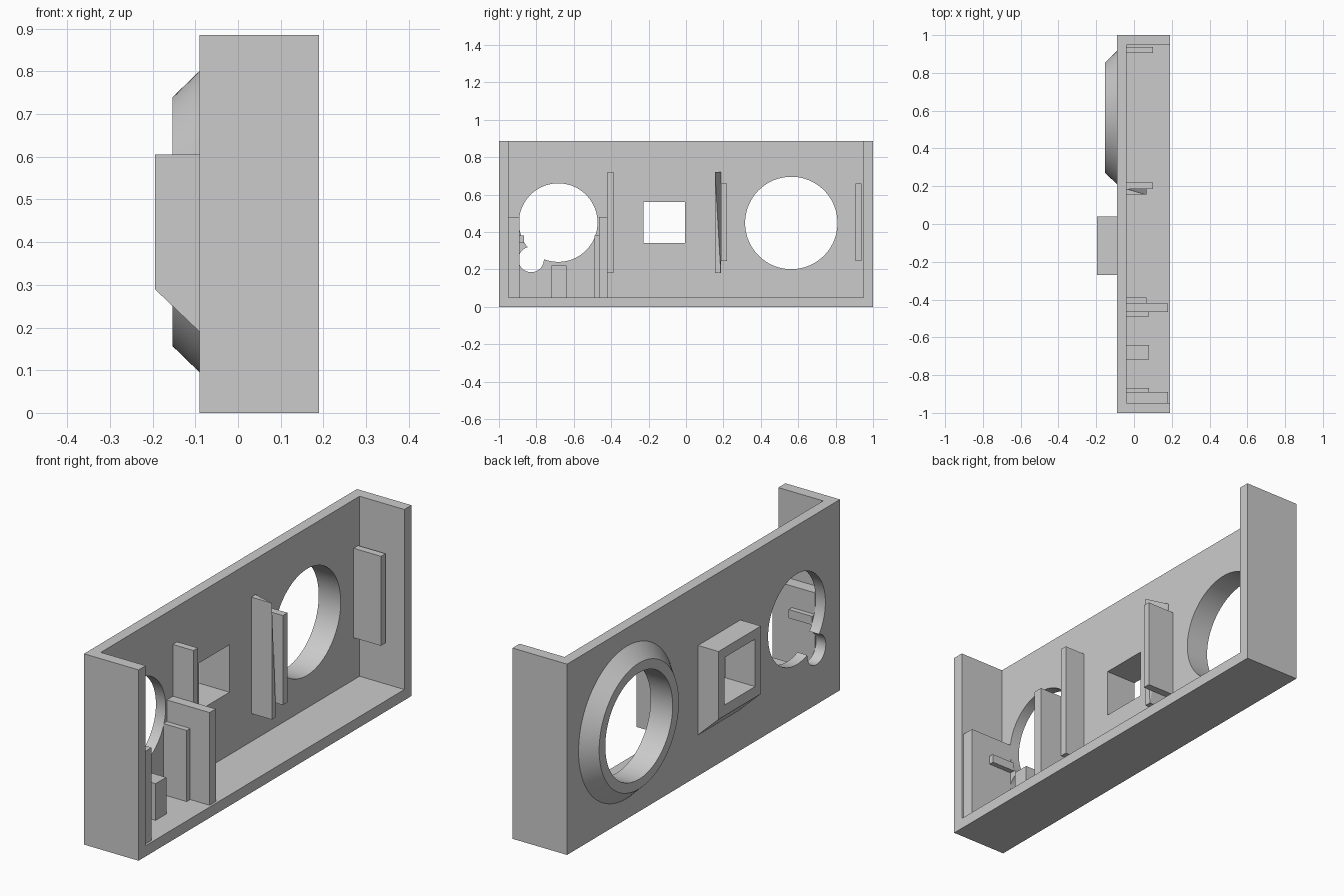
import bpy, bmesh, math
from mathutils import Matrix

cube = bpy.data.objects.get("Cube")
if cube:
    bpy.data.objects.remove(cube, do_unlink=True)

grey = bpy.data.materials.new("plain grey")
grey.use_nodes = True
grey.diffuse_color = (0.6, 0.6, 0.6, 1)
grey.node_tree.nodes["Principled BSDF"].inputs["Base Color"].default_value = (0.6, 0.6, 0.6, 1)


def finish(name, bm):
    bmesh.ops.recalc_face_normals(bm, faces=bm.faces)
    mesh = bpy.data.meshes.new(name)
    bm.to_mesh(mesh)
    bm.free()
    mesh.materials.append(grey)
    obj = bpy.data.objects.new(name, mesh)
    bpy.context.collection.objects.link(obj)
    return obj


def hull(name, points):
    bm = bmesh.new()
    for p in points:
        bm.verts.new(p)
    bmesh.ops.convex_hull(bm, input=bm.verts)
    bmesh.ops.dissolve_limit(bm, angle_limit=0.01, verts=bm.verts, edges=bm.edges)
    return finish(name, bm)


def corners(x, y, z):
    return [(a, b, c) for a in x for b in y for c in z]


def box(name, x, y, z):
    return hull(name, corners(x, y, z))


def disc_cutter(y, z, r):
    bm = bmesh.new()
    place = Matrix.Translation((0, y, z)) @ Matrix.Rotation(math.pi / 2, 4, 'Y')
    bmesh.ops.create_cone(bm, cap_ends=True, segments=96, radius1=r, radius2=r,
                          depth=1, matrix=place)
    return finish("cutter", bm)


def cut(obj, cutters):
    # Apply each cut, then discard its cutter
    for c in cutters:
        mod = obj.modifiers.new("cut", 'BOOLEAN')
        mod.operation = 'DIFFERENCE'
        mod.solver = 'EXACT'
        mod.object = c
        dg = bpy.context.evaluated_depsgraph_get()
        mesh = bpy.data.meshes.new_from_object(obj.evaluated_get(dg))
        obj.modifiers.clear()
        obj.data = mesh
        bpy.data.objects.remove(c, do_unlink=True)


def smooth(obj):
    bpy.ops.object.select_all(action='DESELECT')
    obj.select_set(True)
    bpy.context.view_layer.objects.active = obj
    bpy.ops.object.shade_smooth_by_angle(angle=math.radians(25))


OUT, IN, OPEN = -0.09, -0.04, 0.19
TOP = 0.885
BIG_Y, MID_Z, BIG_R = 0.563, 0.448, 0.247


def window():
    return box("cutter", (-0.5, 0.5), (-0.228, -0.005), (0.34, 0.56))


# Tray: a block hollowed out towards the open side and top
tray = box("tray", (OUT, OPEN), (-1, 1), (0, TOP))
cut(tray, [box("cutter", (IN, 1), (-0.948, 0.948), (0.05, 2)),
           disc_cutter(BIG_Y, MID_Z, BIG_R),
           disc_cutter(-0.683, 0.45, 0.21),
           disc_cutter(-0.828, 0.253, 0.068),
           window()])
smooth(tray)

# Bevelled collar round the large opening
bm = bmesh.new()
profile = [(OUT, BIG_R), (OUT, 0.353), (-0.153, 0.292), (-0.153, BIG_R)]
verts = [bm.verts.new((x, BIG_Y, MID_Z + r)) for x, r in profile]
edges = [bm.edges.new((verts[i], verts[(i + 1) % 4])) for i in range(4)]
bmesh.ops.spin(bm, geom=verts + edges, cent=(0, BIG_Y, MID_Z), axis=(1, 0, 0),
               angle=math.tau, steps=96, use_merge=True)
bmesh.ops.remove_doubles(bm, verts=bm.verts, dist=0.0001)
smooth(finish("round_collar", bm))

# Square spout with a sloping underside
spout = hull("square_spout", [(x, y, z) for y in (-0.27, 0.04)
             for x, z in ((OUT, 0.19), (OUT, 0.605), (-0.195, 0.605), (-0.195, 0.29))])
cut(spout, [window()])

# Inner ribs and blocks: depth, y range, z range
for name, depth, y, z in (
        ("end_block", 0.18, (-0.95, -0.89), (0.05, 0.48)),
        ("end_peg", 0.08, (-0.89, -0.867), (0.34, 0.38)),
        ("low_block", 0.08, (-0.718, -0.64), (0.05, 0.22)),
        ("tall_plate", 0.18, (-0.465, -0.42), (0.05, 0.48)),
        ("tall_plate_step", 0.08, (-0.49, -0.465), (0.05, 0.38)),
        ("rib", 0.065, (-0.42, -0.388), (0.18, 0.72)),
        ("near_guide", 0.10, (0.186, 0.22), (0.245, 0.66)),
        ("far_guide", 0.10, (0.905, 0.938), (0.245, 0.66))):
    box(name, (IN, depth), y, z)

# Rib with one outer corner cut back
hull("chipped_rib", [p for p in corners((IN, 0.065), (0.155, 0.186), (0.18, 0.72))
                     if p != (0.065, 0.186, 0.72)])
